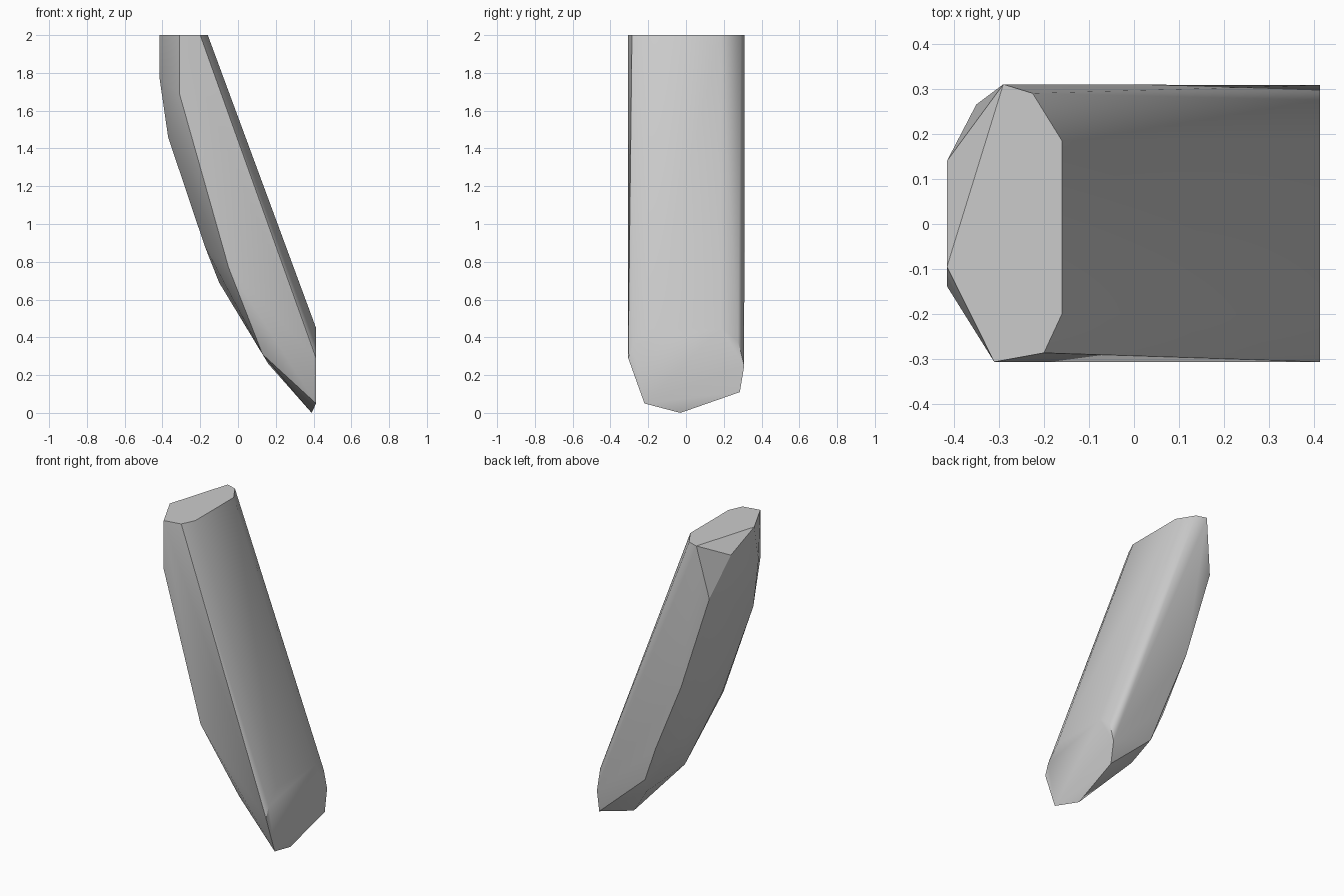
import bpy
import bmesh
from math import radians

# Remove the default cube
default_cube = bpy.data.objects.get("Cube")
if default_cube:
    bpy.data.objects.remove(default_cube, do_unlink=True)


def make_material(name, color):
    """One flat colour for viewport and render."""
    material = bpy.data.materials.new(name)
    material.use_nodes = True
    material.diffuse_color = color
    shader = next(n for n in material.node_tree.nodes if n.type == "BSDF_PRINCIPLED")
    shader.inputs["Base Color"].default_value = color
    shader.inputs["Roughness"].default_value = 0.8
    return material


def make_hull(name, outlines, material, sharp_angle):
    """Wrap a convex skin around the corner points of all outlines."""
    mesh = bpy.data.meshes.new(name)
    bm = bmesh.new()
    for outline in outlines:
        for point in outline:
            bm.verts.new(point)
    hull = bmesh.ops.convex_hull(bm, input=bm.verts[:])
    inside = set(hull["geom_interior"] + hull["geom_unused"])
    loose = [v for v in inside if isinstance(v, bmesh.types.BMVert) and v.is_valid]
    bmesh.ops.delete(bm, geom=loose, context="VERTS")
    # Merge coplanar triangles into clean flat faces
    bmesh.ops.dissolve_limit(bm, angle_limit=radians(1), verts=bm.verts[:], edges=bm.edges[:])
    bmesh.ops.recalc_face_normals(bm, faces=bm.faces[:])
    bm.to_mesh(mesh)
    bm.free()
    mesh.materials.append(material)
    obj = bpy.data.objects.new(name, mesh)
    bpy.context.collection.objects.link(obj)
    bpy.ops.object.select_all(action="DESELECT")
    obj.select_set(True)
    bpy.context.view_layer.objects.active = obj
    bpy.ops.object.shade_smooth_by_angle(angle=sharp_angle)
    return obj


# Flat top cut, with one corner dropped
TOP = 2.0
top_cut = [(x, y, TOP) for x, y in (
    (-.415, -.095), (-.31, -.306), (-.2, -.286), (-.16, -.2),
    (-.16, .185), (-.225, .29), (-.29, .31))]
top_cut.append((-.415, .14, 1.91))

# Upright end facet at the foot
END = .413
foot_facet = [(END, y, z) for y, z in (
    (-.306, .29), (-.28, .36), (-.2, .45), (.185, .45), (.275, .38),
    (.308, .25), (.285, .11), (-.22, .05))]
foot_facet.append((.39, -.03, 0))

# Curved outer ridge, from top to foot
outer_ridge = [
    (-.415, -.138, 1.77), (-.37, -.15, 1.46), (-.175, -.12, .88),
    (-.1, .14, .69), (.13, -.175, .31), (.16, .17, .26)]

# Edges where the flat sides meet the outer curve
front_edge = [(-.31, -.306, 1.69), (-.05, -.306, .77)]
back_edge = [(-.35, .265, 1.66), (-.16, .28, 1.05), (.02, .28, .61), (.1, .27, .39)]

grey = make_material("plain grey", (.6, .6, .6, 1))
make_hull("leaning_beam", [top_cut, foot_facet, outer_ridge, front_edge, back_edge],
          grey, radians(30))
